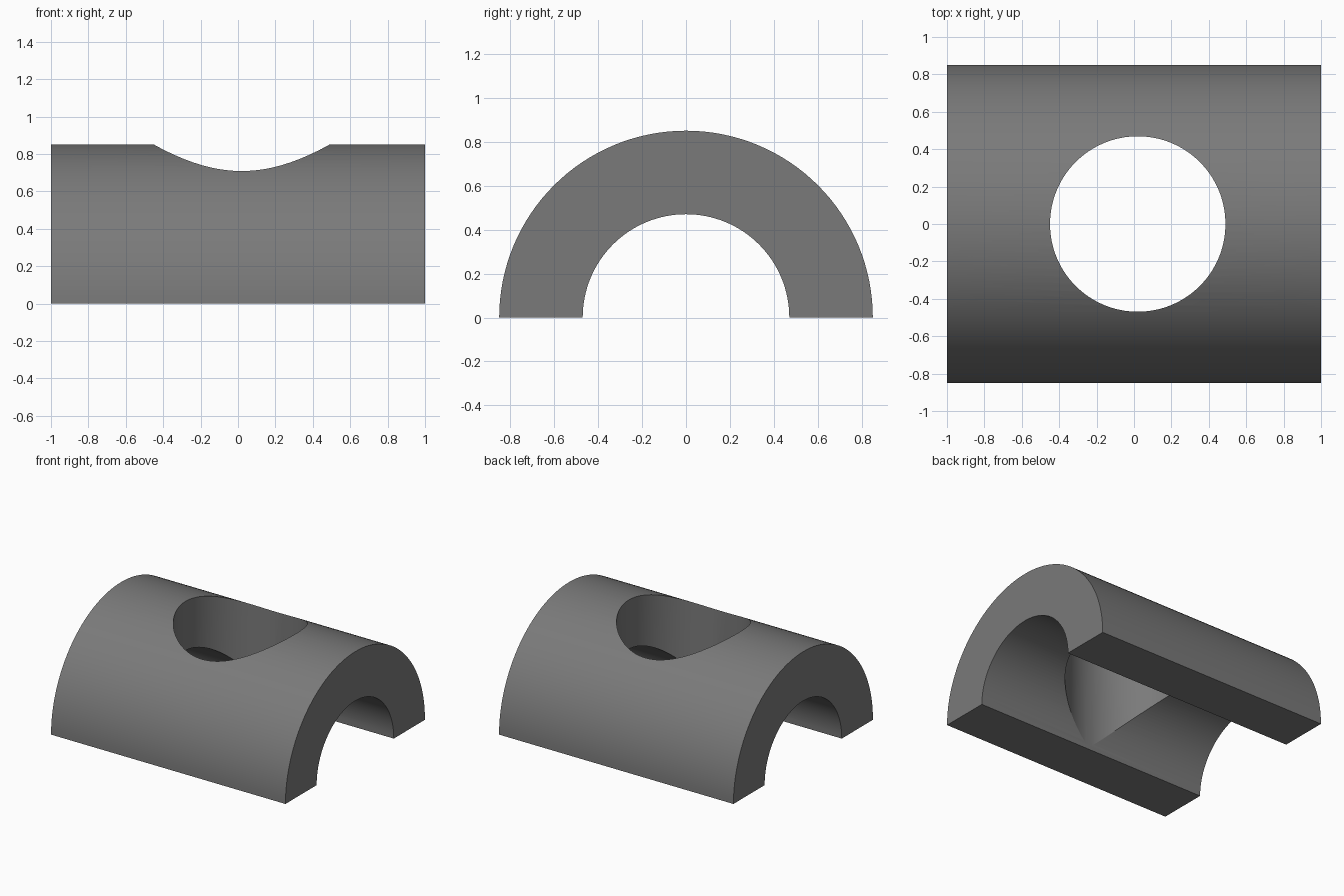
import bpy, bmesh
from math import pi, sin, cos, radians

if "Cube" in bpy.data.objects:
    bpy.data.objects.remove(bpy.data.objects["Cube"])

LENGTH, R_OUT, R_IN = 2.0, 0.85, 0.47
HOLE_X, HOLE_R, SEGS = 0.02, 0.469, 64


def arc(bm, radius):
    return [bm.verts.new((-LENGTH / 2, radius * cos(pi * i / SEGS), radius * sin(pi * i / SEGS)))
            for i in range(SEGS + 1)]


# Half tube: arch profile extruded along x
bm = bmesh.new()
face = bm.faces.new(arc(bm, R_OUT) + arc(bm, R_IN)[::-1])
ext = bmesh.ops.extrude_face_region(bm, geom=[face], use_keep_orig=True)
new_verts = [g for g in ext["geom"] if isinstance(g, bmesh.types.BMVert)]
bmesh.ops.translate(bm, verts=new_verts, vec=(LENGTH, 0, 0))
bmesh.ops.recalc_face_normals(bm, faces=bm.faces)
mesh = bpy.data.meshes.new("half_tube")
bm.to_mesh(mesh)
bm.free()
tube = bpy.data.objects.new("half_tube", mesh)
bpy.context.collection.objects.link(tube)

# Dark grey material
dark = bpy.data.materials.new("dark_grey")
dark.diffuse_color = (0.195, 0.195, 0.195, 1)
dark.use_nodes = True
dark.node_tree.nodes["Principled BSDF"].inputs["Base Color"].default_value = dark.diffuse_color
mesh.materials.append(dark)

# Round vertical hole through the crown
bpy.ops.mesh.primitive_cylinder_add(vertices=128, radius=HOLE_R, depth=3, location=(HOLE_X, 0, 0.5))
cutter = bpy.context.object
cutter.name = "hole_cutter"
cutter.hide_render = True
cutter.data.materials.append(dark)

cut = tube.modifiers.new("hole", 'BOOLEAN')
cut.operation = 'DIFFERENCE'
cut.solver = 'EXACT'
cut.object = cutter

bpy.ops.object.select_all(action='DESELECT')
tube.select_set(True)
bpy.context.view_layer.objects.active = tube
bpy.ops.object.modifier_apply(modifier=cut.name)
bpy.data.objects.remove(cutter)

# Smooth curved walls, crisp rims
bpy.ops.object.shade_smooth_by_angle(angle=radians(8))
